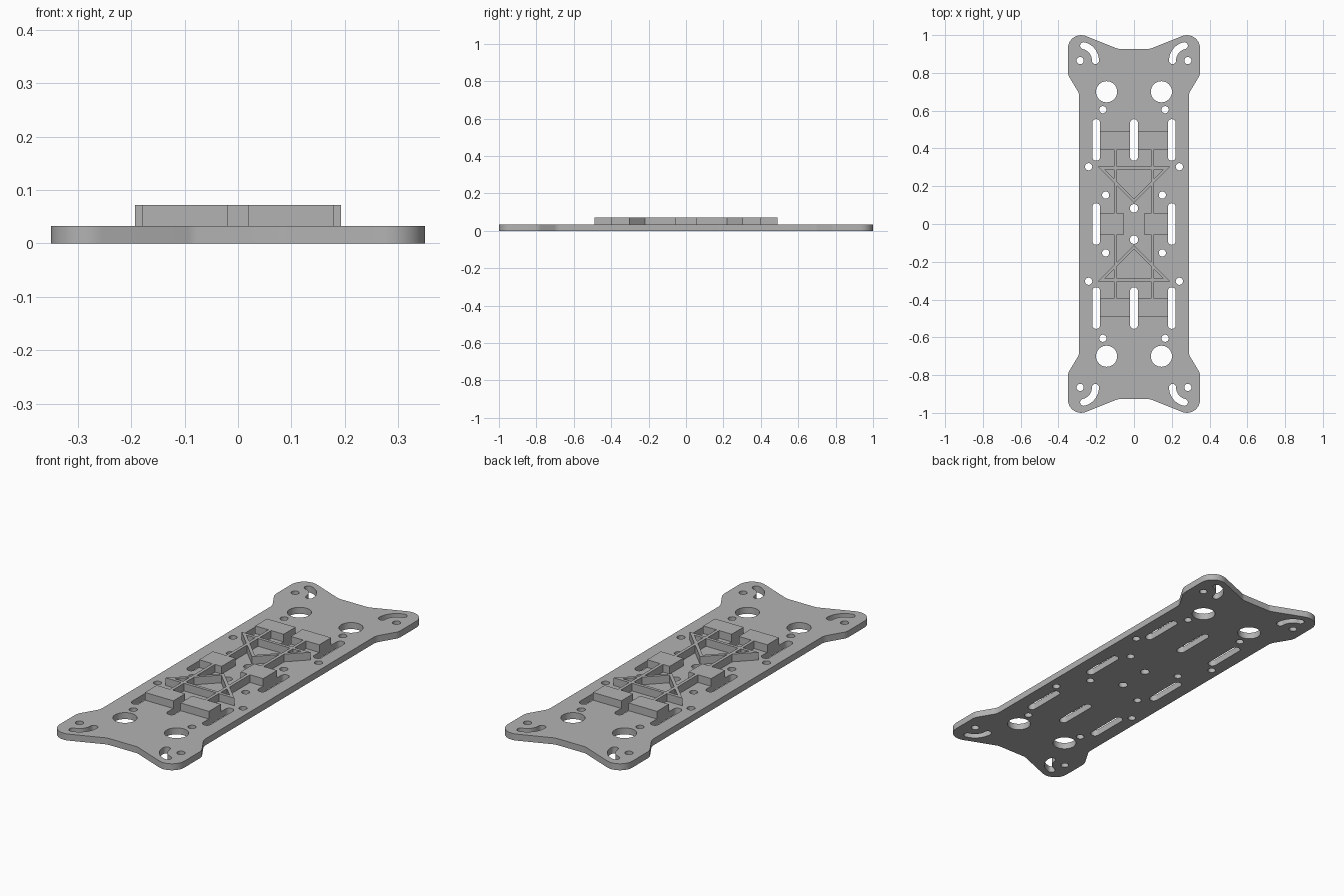
import bpy, bmesh
from math import pi, sin, cos, tan, atan2, radians
from mathutils import Vector

cube = bpy.data.objects.get("Cube")
if cube:
    bpy.data.objects.remove(cube, do_unlink=True)

PLATE = 0.033   # plate thickness
TOP = 0.072     # top of the raised parts

grey = bpy.data.materials.new("plain grey")
grey.use_nodes = True
colour = (0.45, 0.45, 0.45, 1)
grey.diffuse_color = colour
grey.node_tree.nodes["Principled BSDF"].inputs["Base Color"].default_value = colour


def arc(cx, cy, r, a0, a1, n):
    """Points along an arc, both ends included."""
    return [(cx + r * cos(a0 + (a1 - a0) * i / n),
             cy + r * sin(a0 + (a1 - a0) * i / n)) for i in range(n + 1)]


def circle(cx, cy, r):
    return arc(cx, cy, r, 0, 2 * pi, 32)[:-1]


def slot(cx, cy, half, r):
    """Upright slot with round ends."""
    return arc(cx, cy + half, r, 0, pi, 12) + arc(cx, cy - half, r, pi, 2 * pi, 12)


def curved_slot(cx, cy, radius, r, end):
    """Slot that follows an arc from angle 0 to end."""
    tip = (cx + radius * cos(end), cy + radius * sin(end))
    return (arc(cx, cy, radius + r, 0, end, 14)
            + arc(*tip, r, end, end + pi, 10)[1:-1]
            + arc(cx, cy, radius - r, end, 0, 14)
            + arc(cx + radius, cy, r, pi, 2 * pi, 10)[1:-1])


def rounded(corners, n=10):
    """Polygon from (x, y, radius) corners with each corner filleted."""
    out = []
    for i, (x, y, r) in enumerate(corners):
        p = Vector((x, y))
        a = (Vector(corners[i - 1][:2]) - p).normalized()
        b = (Vector(corners[(i + 1) % len(corners)][:2]) - p).normalized()
        half = a.angle(b) / 2
        centre = p + (a + b).normalized() * r / sin(half)
        start = p + a * r / tan(half) - centre
        stop = p + b * r / tan(half) - centre
        a0, a1 = atan2(start.y, start.x), atan2(stop.y, stop.x)
        sweep = (a1 - a0 + pi) % (2 * pi) - pi
        out += arc(*centre, r, a0, a0 + sweep, n)
    return out


def extrude(name, loops, z0, z1):
    """Flat shape with holes, thickened from z0 to z1."""
    curve = bpy.data.curves.new(name, 'CURVE')
    curve.dimensions = '2D'
    curve.fill_mode = 'BOTH'
    curve.extrude = (z1 - z0) / 2
    for loop in loops:
        spline = curve.splines.new('POLY')
        spline.points.add(len(loop) - 1)
        for point, (x, y) in zip(spline.points, loop):
            point.co = (x, y, 0, 1)
        spline.use_cyclic_u = True
    ob = bpy.data.objects.new(name, curve)
    bpy.context.collection.objects.link(ob)
    bpy.ops.object.select_all(action='DESELECT')
    bpy.context.view_layer.objects.active = ob
    ob.select_set(True)
    bpy.ops.object.convert(target='MESH')
    ob = bpy.context.object
    bm = bmesh.new()
    bm.from_mesh(ob.data)
    bmesh.ops.remove_doubles(bm, verts=bm.verts, dist=0.0002)
    bmesh.ops.translate(bm, verts=bm.verts, vec=(0, 0, (z0 + z1) / 2))
    bmesh.ops.recalc_face_normals(bm, faces=bm.faces)
    bm.to_mesh(ob.data)
    bm.free()
    ob.data.materials.clear()
    ob.data.materials.append(grey)
    bpy.ops.object.shade_smooth_by_angle(angle=radians(30))
    return ob


def block(name, x0, x1, y0, y1):
    lo, hi = sorted((y0, y1))
    left, right = sorted((x0, x1))
    extrude(name, [[(left, lo), (right, lo), (right, hi), (left, hi)]], PLATE, TOP)


# Plate outline: one quarter, mirrored to the other three
quarter = [(0.29, 0.69, 0.06), (0.35, 0.79, 0.06), (0.35, 1.033, 0.07), (0.084, 0.927, 0.05)]
half_outline = quarter + [(-x, y, r) for x, y, r in reversed(quarter)]
outline = half_outline + [(-x, -y, r) for x, y, r in half_outline]

# Holes and slots through the plate
loops = [rounded(outline)]
round_holes = [(0.145, 0.70, 0.056), (0.165, 0.605, 0.019), (0.285, 0.865, 0.019),
               (0.24, 0.303, 0.019), (0.15, 0.153, 0.019)]
for sy in (1, -1):
    loops += [circle(0, sy * 0.083, 0.022), slot(0, sy * 0.445, 0.089, 0.021)]
    for sx in (1, -1):
        loops += [circle(sx * x, sy * y, r) for x, y, r in round_holes]
        loops.append(slot(sx * 0.2, sy * 0.445, 0.089, 0.021))
        bend = curved_slot(-0.285, 0.865, 0.081, 0.0185, radians(77))
        loops.append([(-sx * x, sy * y) for x, y in bend])
for sx in (1, -1):
    loops.append(slot(sx * 0.2, 0, 0.089, 0.021))
extrude("base_plate", loops, 0, PLATE)

# Raised blocks, ribs and triangular trusses
for sx, side in ((1, "left"), (-1, "right")):
    block(f"middle_block_{side}", sx * 0.053, sx * 0.18, -0.055, 0.055)
    for sy, end in ((1, "back"), (-1, "front")):
        block(f"{end}_block_{side}", sx * 0.02, sx * 0.18, sy * 0.395, sy * 0.49)
        block(f"{end}_rib_{side}", sx * 0.09, sx * 0.106, sy * 0.055, sy * 0.395)
for sy, end in ((1, "back"), (-1, "front")):
    outer = [(-0.193, 0.305), (0.193, 0.305), (0, 0.112)]
    inner = [(-0.155, 0.289), (0.155, 0.289), (0, 0.134)]
    extrude(f"{end}_truss", [[(x, sy * y) for x, y in tri] for tri in (outer, inner)],
            PLATE, TOP)
